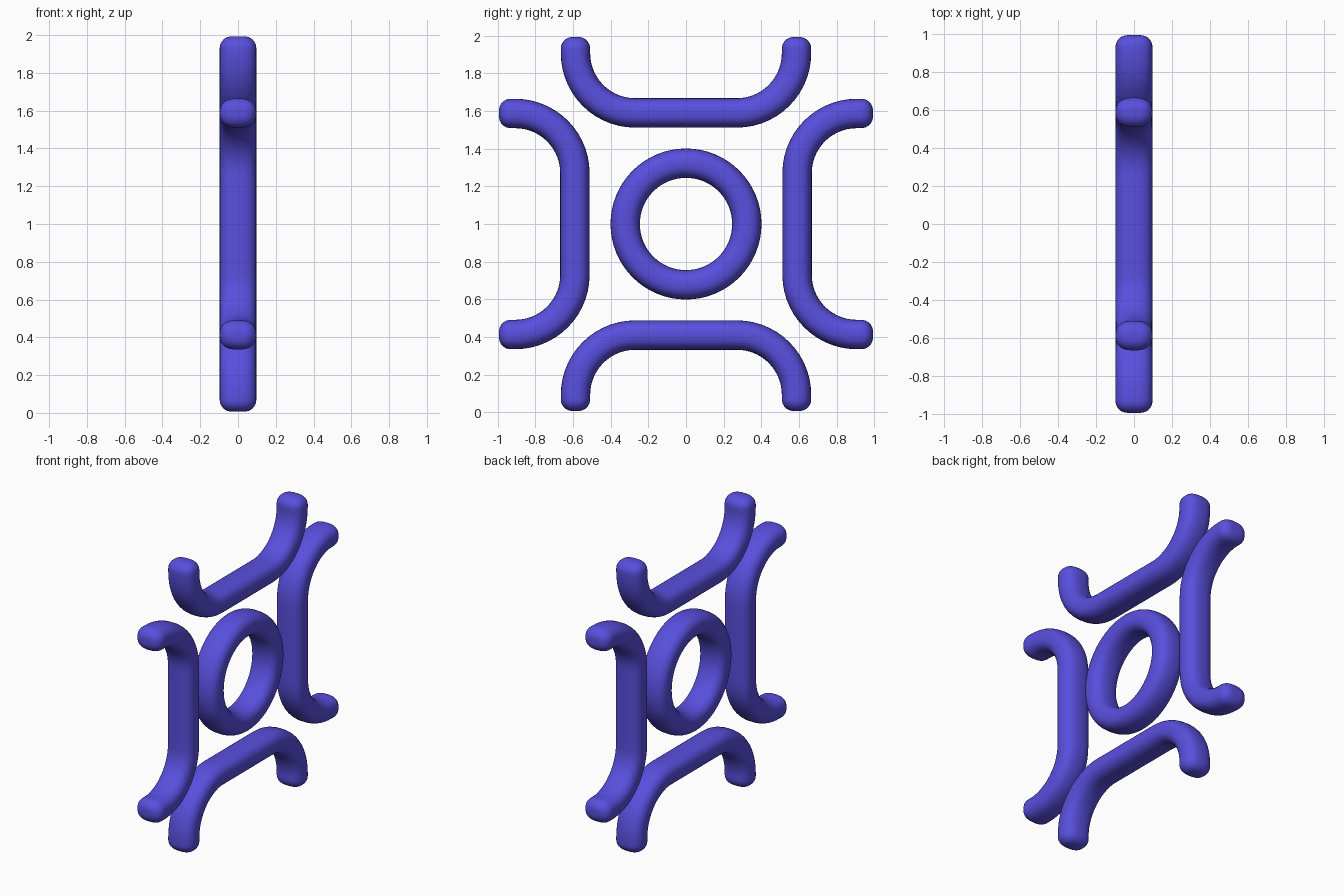
import bpy, bmesh
from math import sin, cos, pi, copysign
from mathutils import Vector, Matrix

cube = bpy.data.objects.get("Cube")
if cube:
    bpy.data.objects.remove(cube, do_unlink=True)

violet = bpy.data.materials.new("violet_blue")
violet.use_nodes = True
colour = (0.1, 0.078, 0.73, 1)
violet.diffuse_color = colour
violet.node_tree.nodes["Principled BSDF"].inputs["Base Color"].default_value = colour

SIDES = 32
HALF_X, HALF_W = 0.097, 0.078
CENTRE = Vector((0, 0, 1))


def section(scale=1.0):
    """Softly squared oval: pairs of (x, in-plane offset)."""
    pts = []
    for i in range(SIDES):
        c, s = cos(2 * pi * i / SIDES), sin(2 * pi * i / SIDES)
        # the rounding shrinks both half widths by the same distance
        inset = HALF_W * (1 - scale)
        pts.append((copysign(abs(c) ** 0.8, c) * (HALF_X - inset),
                    copysign(abs(s) ** 0.8, s) * (HALF_W - inset)))
    return pts


def sweep(name, stations, closed=False):
    """Skin sections along (point, normal, scale) stations in the YZ plane."""
    bm = bmesh.new()
    rings = []
    for (y, z), (ny, nz), scale in stations:
        rings.append([bm.verts.new((x, y + ny * w, z + nz * w))
                      for x, w in section(scale)])
    pairs = list(zip(rings, rings[1:]))
    if closed:
        pairs.append((rings[-1], rings[0]))
    for a, b in pairs:
        for i in range(SIDES):
            j = (i + 1) % SIDES
            bm.faces.new((a[i], a[j], b[j], b[i]))
    if not closed:
        bm.faces.new(rings[0])
        bm.faces.new(rings[-1])
    bmesh.ops.recalc_face_normals(bm, faces=bm.faces)
    mesh = bpy.data.meshes.new(name)
    bm.to_mesh(mesh)
    bm.free()
    mesh.materials.append(violet)
    for p in mesh.polygons:
        p.use_smooth = True
    obj = bpy.data.objects.new(name, mesh)
    bpy.context.collection.objects.link(obj)
    obj.location = CENTRE
    return obj


# Central ring
R = 0.323
ring = []
for k in range(64):
    a = 2 * pi * k / 64
    ring.append(((R * cos(a), R * sin(a)), (cos(a), sin(a)), 1))
sweep("central_ring", ring, closed=True)

# Half of a bracket: straight bar, quarter bend, short leg, rounded tip
BAR, BEND, LEVEL, TIP, ROUND = 0.27, 0.317, 0.59, 0.993, 0.062
half = [((BAR * t / 4, LEVEL), (0, 1), 1) for t in range(1, 4)]
for k in range(15):
    a = pi / 2 * k / 14
    half.append(((BAR + BEND * sin(a), LEVEL + BEND * (1 - cos(a))),
                 (-sin(a), cos(a)), 1))
for k in range(9):
    a = pi / 2 * k / 8
    half.append(((BAR + BEND, TIP - ROUND + ROUND * sin(a)), (-1, 0),
                 1 - ROUND / HALF_W * (1 - cos(a))))
mirror = [((-p[0], p[1]), (-n[0], n[1]), s) for p, n, s in reversed(half)]
bracket = mirror + [((0, LEVEL), (0, 1), 1)] + half

# Four brackets around the ring
for i, side in enumerate(("top", "front", "bottom", "back")):
    obj = sweep(side + "_bracket", bracket)
    obj.data.transform(Matrix.Rotation(i * pi / 2, 4, "X"))
